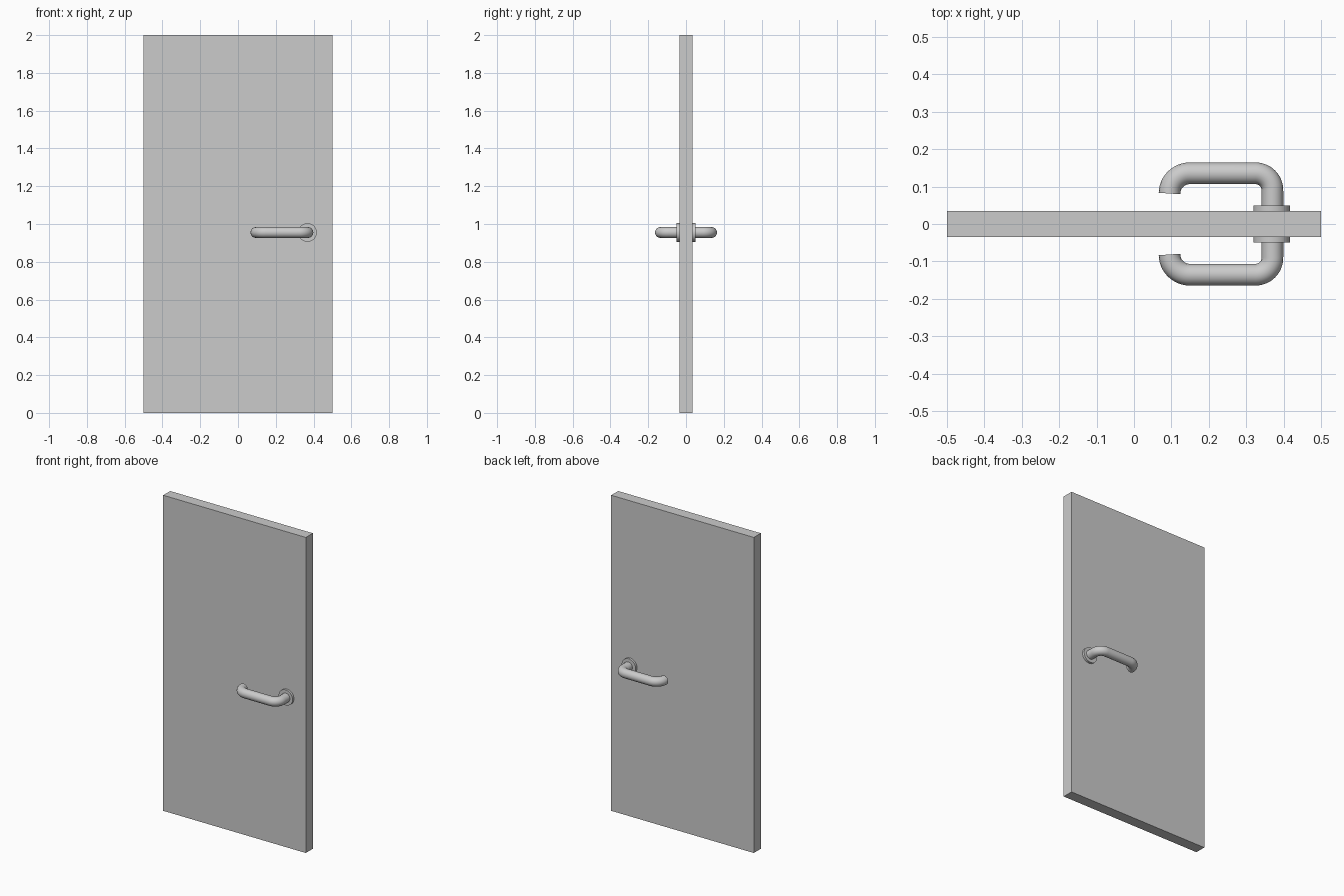
import bpy
from math import sin, cos, pi, radians
from mathutils import Vector

if "Cube" in bpy.data.objects:
    bpy.data.objects.remove(bpy.data.objects["Cube"])

Z = 0.955          # handle height
POST_X = 0.37      # spindle position
R = 0.029          # tube radius


def arc(cx, cy, r, a0, a1, n=12):
    return [(cx + r * cos(radians(a0 + (a1 - a0) * i / n)),
             cy + r * sin(radians(a0 + (a1 - a0) * i / n))) for i in range(n + 1)]


def smooth(obj):
    bpy.ops.object.select_all(action='DESELECT')
    obj.select_set(True)
    bpy.context.view_layer.objects.active = obj
    bpy.ops.object.shade_smooth_by_angle(angle=radians(35))


def lever(name, side):
    # post out of the door, tight bend, grip, wide bend back to the door
    path = [(POST_X, 0.03)]
    path += arc(POST_X - 0.045, 0.0905, 0.045, 0, 90)
    path += arc(0.149, 0.0815, 0.054, 90, 180)
    cu = bpy.data.curves.new(name, 'CURVE')
    cu.dimensions = '3D'
    cu.bevel_depth = R
    cu.bevel_resolution = 6
    cu.use_fill_caps = True
    sp = cu.splines.new('POLY')
    sp.points.add(len(path) - 1)
    for p, (x, y) in zip(sp.points, path):
        p.co = (x, side * y, Z, 1)
    obj = bpy.data.objects.new(name, cu)
    bpy.context.collection.objects.link(obj)
    bpy.ops.object.select_all(action='DESELECT')
    obj.select_set(True)
    bpy.context.view_layer.objects.active = obj
    bpy.ops.object.convert(target='MESH')
    smooth(bpy.context.view_layer.objects.active)


def rosette(name, side):
    bpy.ops.mesh.primitive_cylinder_add(
        vertices=48, radius=0.049, depth=0.0145,
        location=(0.368, side * 0.0418, Z), rotation=(pi / 2, 0, 0))
    obj = bpy.context.object
    obj.name = name
    smooth(obj)


# door leaf
bpy.ops.mesh.primitive_cube_add(size=1, location=(0, 0, 1))
door = bpy.context.object
door.name = "door_panel"
door.scale = (1, 0.07, 2)

# matching handle sets on both faces
for label, side in (("front", -1), ("back", 1)):
    lever(label + "_lever", side)
    rosette(label + "_rosette", side)
